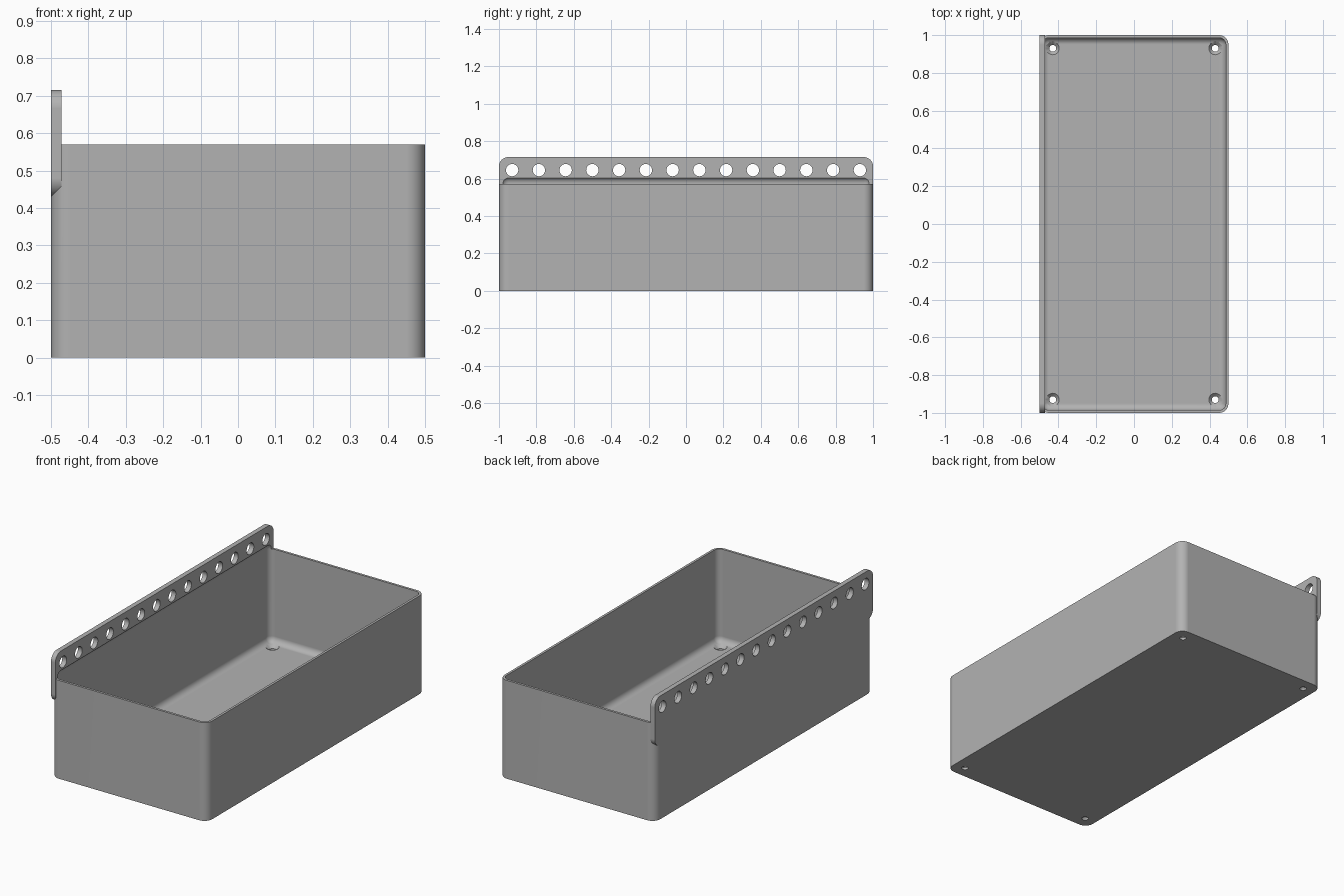
import bpy, bmesh, math
from mathutils import Matrix, Vector

if "Cube" in bpy.data.objects:
    bpy.data.objects.remove(bpy.data.objects["Cube"], do_unlink=True)

grey = bpy.data.materials.new("plain grey")
grey.use_nodes = True
COLOUR = (0.45, 0.45, 0.45, 1)
grey.diffuse_color = COLOUR
grey.node_tree.nodes["Principled BSDF"].inputs["Base Color"].default_value = COLOUR


def make_object(name, bm):
    mesh = bpy.data.meshes.new(name)
    bmesh.ops.recalc_face_normals(bm, faces=bm.faces[:])
    bm.to_mesh(mesh)
    bm.free()
    mesh.materials.append(grey)
    obj = bpy.data.objects.new(name, mesh)
    bpy.context.collection.objects.link(obj)
    return obj


def rounded_box(name, low, high, radius, axis=None):
    """Box with edges along one axis rounded, or every edge if no axis."""
    low, high = Vector(low), Vector(high)
    bm = bmesh.new()
    bmesh.ops.create_cube(bm, size=1)
    for v in bm.verts:
        v.co = Vector((lo + (c + 0.5) * (hi - lo)) for c, lo, hi in zip(v.co, low, high))
    edges = [e for e in bm.edges if axis is None
             or abs((e.verts[0].co - e.verts[1].co).normalized()[axis]) > 0.9]
    bmesh.ops.bevel(bm, geom=edges, offset=radius, segments=10, profile=0.5,
                    affect='EDGES', clamp_overlap=False)
    return make_object(name, bm)


def round_cutters(name, centres, r_low, r_high, depth, turn=Matrix()):
    bm = bmesh.new()
    for c in centres:
        bmesh.ops.create_cone(bm, cap_ends=True, segments=32, radius1=r_low, radius2=r_high,
                              depth=depth, matrix=Matrix.Translation(c) @ turn)
    return make_object(name, bm)


def combine(target, other, operation):
    mod = target.modifiers.new(operation, 'BOOLEAN')
    mod.object, mod.operation, mod.solver = other, operation, 'EXACT'
    bpy.context.view_layer.objects.active = target
    bpy.ops.object.modifier_apply(modifier=mod.name)
    bpy.data.objects.remove(other, do_unlink=True)


# Outer tray and the tall hanging strip along its right side
tray = rounded_box("tray", (-0.5, -1, 0), (0.5, 1, 0.57), 0.05, axis=2)
strip = rounded_box("hanging_strip", (-0.5, -1, 0.43), (-0.472, 1, 0.715), 0.05, axis=0)
combine(tray, strip, 'UNION')

# Filleted hollow, reaching a little into the strip above the rim
wall = 0.014
hollow = rounded_box("hollow", (wall - 0.5, wall - 1, 0.03), (0.5 - wall, 1 - wall, 0.61), 0.036)
combine(tray, hollow, 'DIFFERENCE')

# Row of holes through the strip
row = [(-0.486, (i - 6.5) * 0.143, 0.645) for i in range(14)]
combine(tray, round_cutters("strip_holes", row, 0.033, 0.033, 0.1,
                            Matrix.Rotation(math.pi / 2, 4, 'Y')), 'DIFFERENCE')

# Countersunk screw holes in the floor corners
corners = [(x, y) for x in (-0.43, 0.43) for y in (-0.93, 0.93)]
combine(tray, round_cutters("screw_holes", [(x, y, 0.02) for x, y in corners],
                            0.018, 0.018, 0.1), 'DIFFERENCE')
combine(tray, round_cutters("countersinks", [(x, y, 0.022) for x, y in corners],
                            0.012, 0.04, 0.028), 'DIFFERENCE')

# Smooth fillets with flat walls
bpy.ops.object.select_all(action='DESELECT')
tray.select_set(True)
bpy.context.view_layer.objects.active = tray
bpy.ops.object.shade_smooth_by_angle(angle=math.radians(30))
weighted = tray.modifiers.new("flat_walls", 'WEIGHTED_NORMAL')
weighted.keep_sharp = True
